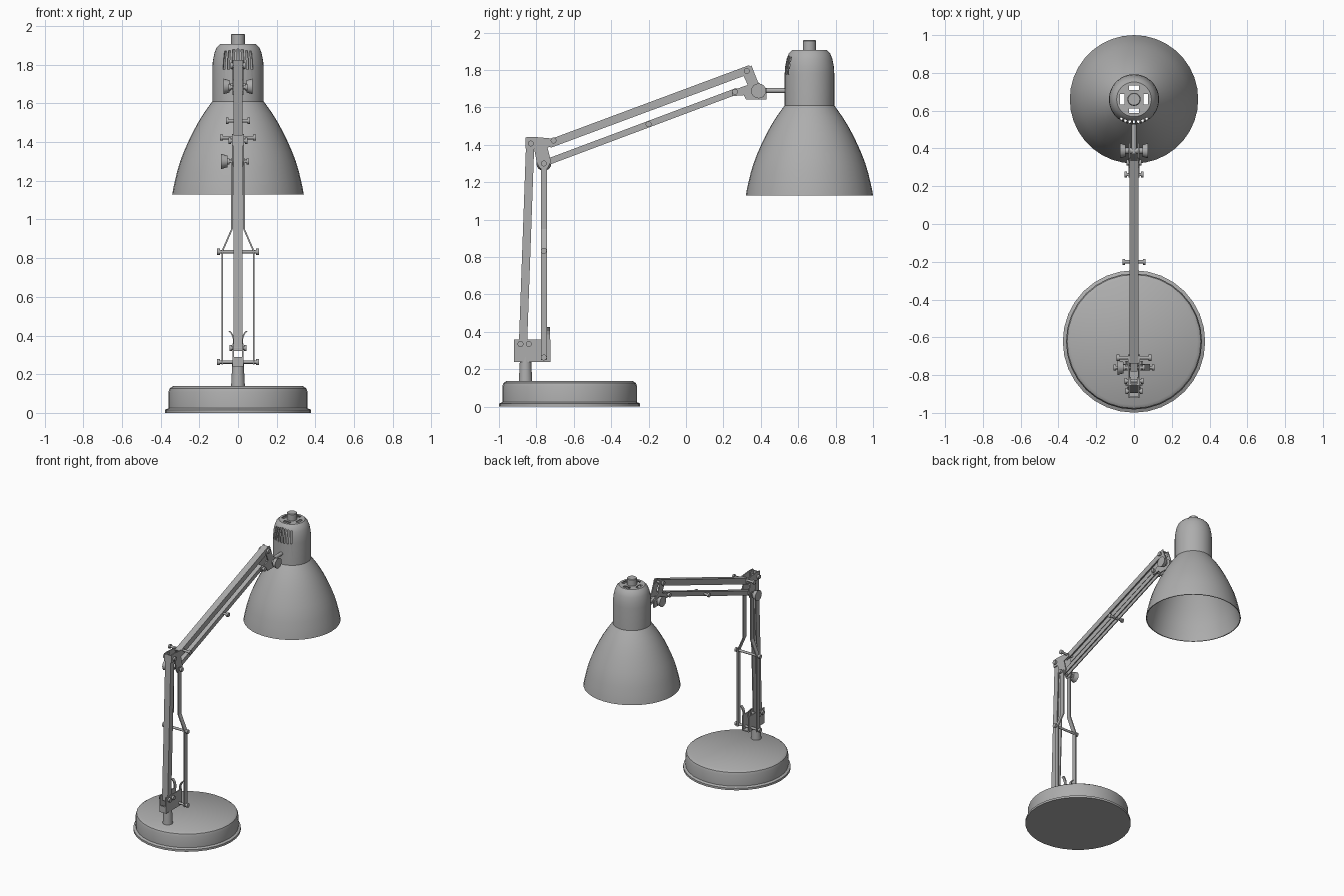
import bpy, bmesh, math
from mathutils import Vector, Matrix

if "Cube" in bpy.data.objects:
    bpy.data.objects.remove(bpy.data.objects["Cube"])

grey = bpy.data.materials.new("satin grey")
grey.use_nodes = True
tone = (0.42, 0.42, 0.42, 1)
grey.diffuse_color = tone
grey.node_tree.nodes["Principled BSDF"].inputs["Base Color"].default_value = tone

X, Y, Z = Vector((1, 0, 0)), Vector((0, 1, 0)), Vector((0, 0, 1))


def finish(name, bm, smooth=False):
    bmesh.ops.recalc_face_normals(bm, faces=bm.faces)
    mesh = bpy.data.meshes.new(name)
    bm.to_mesh(mesh)
    bm.free()
    mesh.materials.append(grey)
    ob = bpy.data.objects.new(name, mesh)
    bpy.context.collection.objects.link(ob)
    if smooth:
        shade(ob)
    return ob


def shade(ob):
    bpy.ops.object.select_all(action='DESELECT')
    ob.select_set(True)
    bpy.context.view_layer.objects.active = ob
    bpy.ops.object.shade_smooth_by_angle(angle=math.radians(35))


def lathe(name, profile, centre, axis=Z, sides=32):
    """Spin (radius, height) pairs about an axis through centre."""
    bm = bmesh.new()
    verts = [bm.verts.new((r, 0, h)) for r, h in profile]
    edges = [bm.edges.new(pair) for pair in zip(verts, verts[1:])]
    bmesh.ops.spin(bm, geom=verts + edges, cent=(0, 0, 0), axis=Z,
                   angle=math.tau, steps=sides, use_duplicate=False)
    bmesh.ops.remove_doubles(bm, verts=bm.verts, dist=0.0001)
    turn = Z.rotation_difference(axis).to_matrix().to_4x4()
    bm.transform(Matrix.Translation(centre) @ turn)
    return finish(name, bm, True)


def rod(name, p, q, r0, r1=None, sides=12):
    p, q = Vector(p), Vector(q)
    length = (q - p).length
    r1 = r0 if r1 is None else r1
    return lathe(name, [(0, 0), (r0, 0), (r1, length), (0, length)], p, q - p, sides)


def prism(name, section, origin, u, v, sweep):
    """Draw a section in the u, v plane and sweep it along a vector."""
    bm = bmesh.new()
    face = bm.faces.new([bm.verts.new(Vector(origin) + u * a + v * b) for a, b in section])
    new = bmesh.ops.extrude_face_region(bm, geom=[face], use_keep_orig=True)["geom"]
    bmesh.ops.translate(bm, vec=sweep,
                        verts=[g for g in new if isinstance(g, bmesh.types.BMVert)])
    return finish(name, bm)


def side_plates(name, outline, x, thick=0.008):
    for side, label in ((1, "left"), (-1, "right")):
        prism(f"{label}_{name}", outline, X * side * x, Y, Z, X * side * thick)


def channel(name, p, q, half, depth, wall=0.007):
    """U-shaped beam whose closed back lies on the outer, upper side."""
    p, q = Vector(p), Vector(q)
    out = X.cross(q - p).normalized()
    h, d, i = half, depth / 2, half - wall
    section = [(-h, -d), (-h, d), (h, d), (h, -d), (i, -d), (i, d - wall), (-i, d - wall), (-i, -d)]
    prism(name, section, p, X, out, q - p)


def pin(name, y, z, half, r=0.009, head=0.016):
    c = half - 0.014
    lathe(name, [(0, -half), (head, -half), (head, -c), (r, -c),
                 (r, c), (head, c), (head, half), (0, half)], (0, y, z), X, 12)


# Weighted round base and post
lathe("base", [(0, 0), (.377, 0), (.377, .016), (.36, .024), (.36, .108),
               (.354, .126), (.336, .138), (0, .138)], (0, -.622, 0))
rod("post", (0, -.858, .13), (0, -.858, .27), .036, .029, 20)

# Bracket holding the lower arm
side_plates("bracket_plate", [(-.92, .24), (-.725, .24), (-.725, .36), (-.92, .36)], .021)
prism("bracket_floor", [(-.92, .24), (-.725, .24), (-.725, .248), (-.92, .248)],
      X * -.022, Y, Z, X * .044)
prism("bracket_web", [(-.92, .24), (-.912, .24), (-.912, .29), (-.92, .29)],
      X * -.022, Y, Z, X * .044)
for side in (-1, 1):
    path = [(.025, .35), (.027, .385), (.034, .405), (.048, .422)]
    prism("spring_hook", path + [(x - .007, z + .003) for x, z in reversed(path)],
          (0, -.748, 0), X * side, Z, Y * .022)

# Lower arm and the pair of strips beside it
channel("lower_arm", (0, -.872, .32), (0, -.832, 1.435), .024, .044)
for side in (-1, 1):
    path = [(.086, .25), (.086, .835), (.036, .95), (.036, 1.315)]
    prism("lower_strip", path + [(x - .009, z) for x, z in reversed(path)],
          (0, -.776, 0), X * side, Z, Y * .034)

# Elbow plates
side_plates("elbow_plate", [(-.857, 1.38), (-.857, 1.44), (-.82, 1.443), (-.70, 1.432),
                            (-.69, 1.40), (-.74, 1.385), (-.722, 1.31), (-.74, 1.274),
                            (-.78, 1.274), (-.797, 1.30), (-.812, 1.38)], .024)

# Upper arm and its parallel bar
channel("upper_arm", (0, -.73, 1.405), (0, .345, 1.805), .024, .044)
channel("parallel_bar", (0, -.775, 1.295), (0, .275, 1.688), .018, .034)

# Head plates, tilt joint and stem
side_plates("head_plate", [(.30, 1.785), (.35, 1.825), (.365, 1.785), (.385, 1.735),
                           (.43, 1.70), (.43, 1.643), (.32, 1.643), (.31, 1.665),
                           (.245, 1.66), (.245, 1.69), (.33, 1.72)], .02)
rod("head_pivot", (-.05, .388, 1.688), (.05, .388, 1.688), .016)
for side in (-1, 1):
    rod("tilt_knob", (side * .045, .388, 1.688), (side * .074, .388, 1.688), .032, .04, 16)
rod("stem", (0, .37, 1.69), (0, .535, 1.69), .014)

# Pivot pins and crossbars
for name, y, z, half in (("bracket_front_pin", -.885, .335, .045), ("bracket_rear_pin", -.84, .335, .045),
                         ("lower_crossbar", -.76, .263, .108), ("middle_crossbar", -.76, .833, .108),
                         ("elbow_arm_pin", -.83, 1.407, .05), ("elbow_top_pin", -.708, 1.423, .092),
                         ("elbow_low_pin", -.76, 1.30, .058), ("bar_middle_pin", -.20, 1.51, .062),
                         ("bar_end_pin", .262, 1.683, .05), ("arm_end_pin", .325, 1.795, .04)):
    pin(name, y, z, half)
rod("elbow_knob", (-.055, -.76, 1.30), (-.088, -.76, 1.30), .03, .04, 16)

# Hollow shade with a neck and rounded cap
outline = [(.34, 1.13), (.334, 1.165), (.326, 1.20), (.314, 1.25), (.299, 1.30),
           (.280, 1.35), (.258, 1.40), (.234, 1.45), (.207, 1.50), (.176, 1.55),
           (.137, 1.605), (.133, 1.61), (.133, 1.78), (.130, 1.82), (.122, 1.86),
           (.110, 1.89), (.092, 1.908), (0, 1.908)]
inner = [(max(r - .006, 0), z - (.006 if z > 1.85 else 0)) for r, z in reversed(outline)]
shade_ob = lathe("shade", outline + inner + outline[:1], (0, .66, 0), Z, 36)

# Cut the front vent slits and the four slots in the cap
cut = bmesh.new()
for i in range(-3, 4):
    turn = Matrix.Rotation(math.radians(i * 11), 4, 'Z')
    top = 1.882 - .004 * abs(i)
    bmesh.ops.create_cube(cut, size=1, matrix=Matrix.Translation((0, .66, (1.775 + top) / 2)) @ turn
                          @ Matrix.Translation((0, -.12, 0)) @ Matrix.Diagonal((.012, .06, top - 1.775, 1)))
for i in range(4):
    bmesh.ops.create_cube(cut, size=1, matrix=Matrix.Translation((0, .66, 1.905)) @ Matrix.Rotation(i * math.pi / 2, 4, 'Z')
                          @ Matrix.Translation((0, .061, 0)) @ Matrix.Diagonal((.055, .024, .05, 1)))
cutter = finish("vent_cutter", cut)
cutter.hide_render = True
mod = shade_ob.modifiers.new("vents", 'BOOLEAN')
mod.object = cutter
mod.operation = 'DIFFERENCE'
mod.solver = 'EXACT'
mod.use_self = True
bpy.context.view_layer.objects.active = shade_ob
bpy.ops.object.modifier_apply(modifier=mod.name)
bpy.data.objects.remove(cutter)
shade(shade_ob)

# Switch on top of the shade
lathe("switch", [(0, 1.89), (.035, 1.89), (.035, 1.955), (.031, 1.959), (0, 1.959)], (0, .66, 0), Z, 20)
